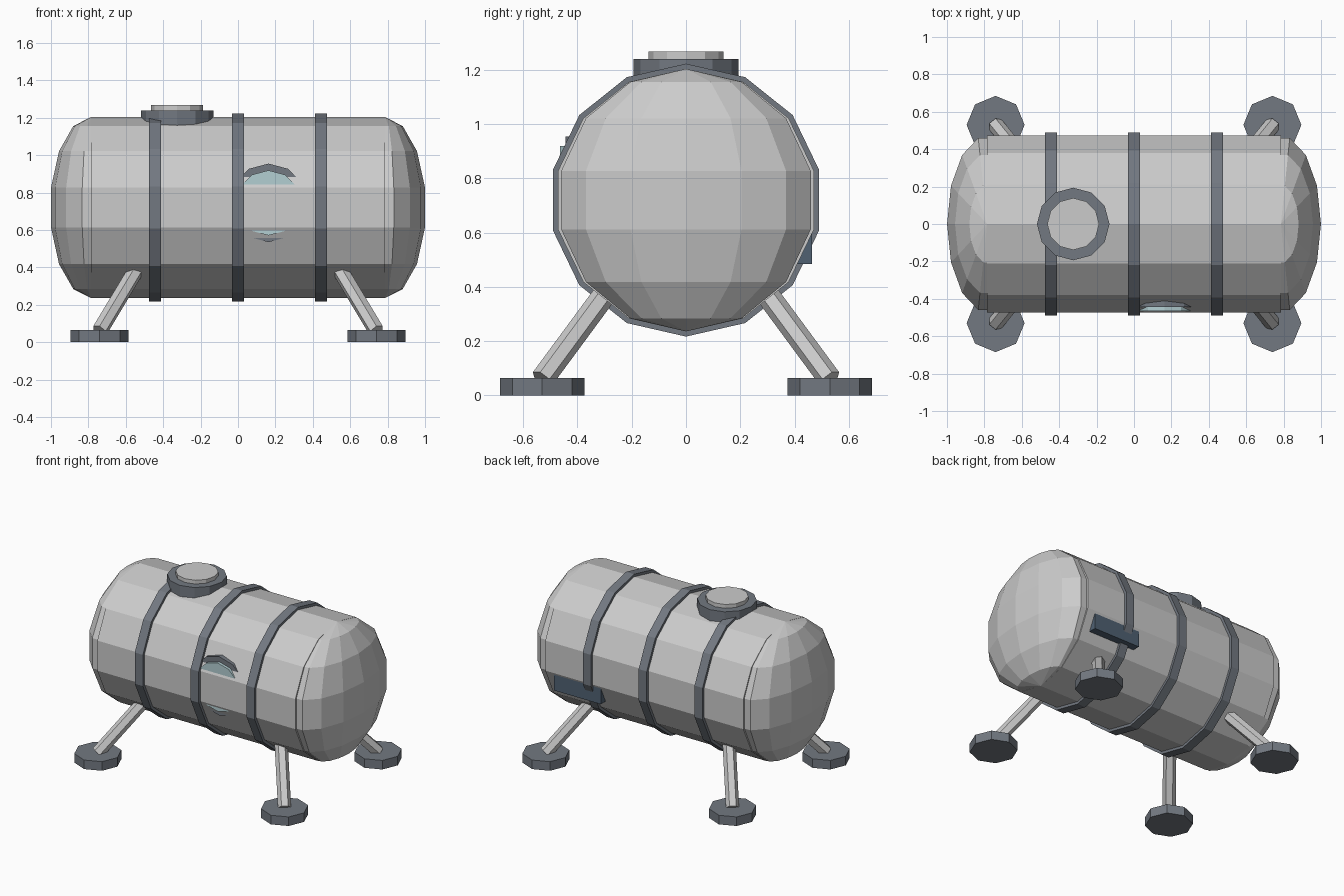
import bpy, bmesh
from math import pi, sin, cos
from mathutils import Matrix, Vector

if "Cube" in bpy.data.objects:
    bpy.data.objects.remove(bpy.data.objects["Cube"])


def material(name, rgb):
    m = bpy.data.materials.new(name)
    m.diffuse_color = (*rgb, 1)
    m.use_nodes = True
    m.node_tree.nodes["Principled BSDF"].inputs["Base Color"].default_value = m.diffuse_color
    return m


GLASS = material("pale_glass", (0.45, 0.62, 0.65))
NAVY = material("dark_panel", (0.08, 0.12, 0.17))
TRIM = material("trim_grey", (0.17, 0.19, 0.22))


def finish(name, bm, mat=None):
    bmesh.ops.recalc_face_normals(bm, faces=bm.faces)
    me = bpy.data.meshes.new(name)
    bm.to_mesh(me)
    bm.free()
    ob = bpy.data.objects.new(name, me)
    bpy.context.collection.objects.link(ob)
    if mat:
        me.materials.append(mat)
    return ob


def lathe(name, profile, n, matrix, mat=None):
    """Spin (radius, height) points round local z; ends are capped."""
    bm = bmesh.new()
    rings = []
    for r, h in profile:
        if r < 1e-5:
            rings.append([bm.verts.new(matrix @ Vector((0, 0, h)))] * n)
        else:
            rings.append([bm.verts.new(matrix @ Vector(
                (r * cos(2 * pi * i / n), r * sin(2 * pi * i / n), h))) for i in range(n)])
    for a, b in zip(rings, rings[1:]):
        for i in range(n):
            j = (i + 1) % n
            bm.faces.new(list(dict.fromkeys((a[i], a[j], b[j], b[i]))))
    for ring in (rings[0], rings[-1]):
        if len(set(ring)) > 2:
            bm.faces.new(ring)
    return finish(name, bm, mat)


def prism(name, r, lo, hi, n, matrix, mat=None):
    return lathe(name, [(r, lo), (r, hi)], n, matrix, mat)


def mirror_xy(ob):
    mod = ob.modifiers.new("mirror", 'MIRROR')
    mod.use_axis = (True, True, False)


CZ, R, END = 0.72, 0.484, 0.785
along_x = Matrix.Translation((0, 0, CZ)) @ Matrix.Rotation(pi / 2, 4, 'Y')

# Tank shell and its faceted, squashed-sphere ends
prism("tank_body", R, -END, END, 14, along_x)
dome = [(sin(pi * k / 7), -cos(pi * k / 7)) for k in range(8)]
for side, s in (("left", -1), ("right", 1)):
    lathe(side + "_dome", dome, 14,
          Matrix.Translation((s * END, 0, CZ)) @ Matrix.Diagonal((0.22, R, R, 1)))

# Reinforcing bands
for i, x in enumerate((-0.443, 0, 0.443)):
    prism(f"band_{i + 1}", 0.503, x - 0.032, x + 0.032, 14, along_x, TRIM)

# Top hatch
hatch = Matrix.Translation((-0.325, 0, 0))
prism("hatch_collar", 0.194, 1.13, 1.24, 12, hatch, TRIM)
prism("hatch_lid", 0.139, 1.2, 1.267, 12, hatch)

# Front porthole, partly sunk in the shell
port = Matrix.Translation((0.163, 0, 0.745)) @ Matrix.Rotation(pi / 2, 4, 'X')
prism("porthole_rim", 0.21, 0.37, 0.445, 12, port, TRIM)
prism("porthole_glass", 0.174, 0.40, 0.465, 12, port, GLASS)

# Rear service panel
bm = bmesh.new()
bmesh.ops.create_cube(bm, size=1, matrix=Matrix.Translation((0.535, 0.425, 0.555))
                      @ Matrix.Diagonal((0.37, 0.08, 0.14, 1)))
finish("service_panel", bm, NAVY)

# Splayed legs with octagonal feet
foot, top = Vector((0.74, 0.53, 0.06)), Vector((0.5, 0.235, 0.46))
aim = (top - foot).to_track_quat('Z', 'Y').to_matrix().to_4x4()
mirror_xy(prism("legs", 0.043, 0, (top - foot).length, 6, Matrix.Translation(foot) @ aim))
mirror_xy(prism("feet", 0.155, 0, 0.065, 8, Matrix.Translation((0.74, 0.53, 0)), TRIM))
